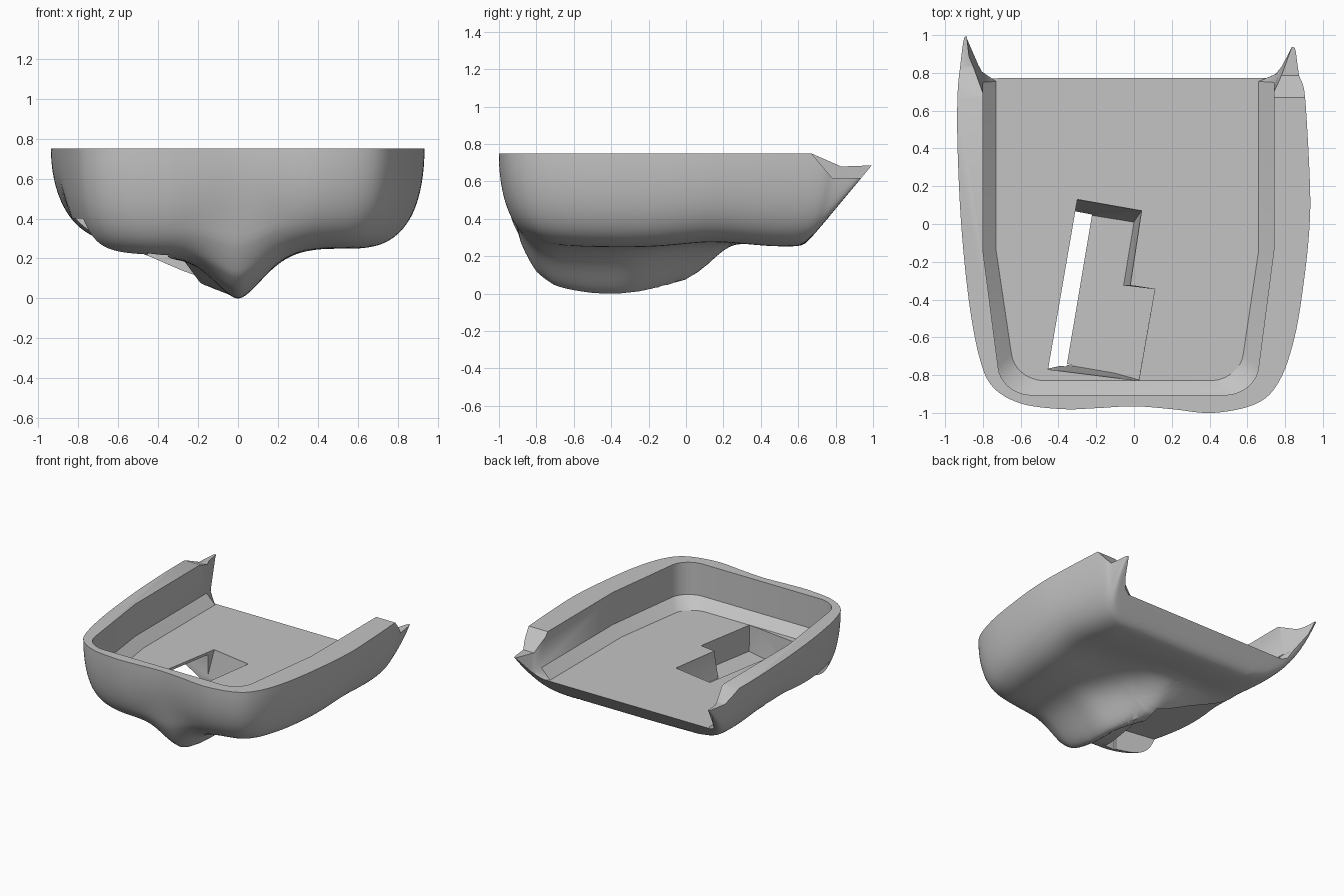
import bpy, bmesh, math
from mathutils import Vector

cube = bpy.data.objects.get("Cube")
if cube:
    bpy.data.objects.remove(cube, do_unlink=True)

grey = bpy.data.materials.new("plain_grey")
grey.use_nodes = True
grey.diffuse_color = (0.55, 0.55, 0.55, 1)
grey.node_tree.nodes["Principled BSDF"].inputs["Base Color"].default_value = (0.55, 0.55, 0.55, 1)

TOP = 0.75
FLOOR = 0.42


def spline(points, steps):
    """Closed Catmull-Rom curve through 2D points."""
    out, n = [], len(points)
    for i in range(n):
        a, b, c, d = (Vector(points[(i + j) % n]) for j in (-1, 0, 1, 2))
        for k in range(steps):
            t = k / steps
            out.append(0.5 * (2 * b + (c - a) * t + (2 * a - 5 * b + 4 * c - d) * t ** 2
                              + (3 * b - a - 3 * c + d) * t ** 3))
    return out


def table(points, v):
    """Linear lookup in a short list of (position, value)."""
    if v <= points[0][0]:
        return points[0][1]
    for (a, fa), (b, fb) in zip(points, points[1:]):
        if v <= b:
            return fa + (fb - fa) * (v - a) / (b - a)
    return points[-1][1]


def ramp(v, start, end):
    """Smooth step from 0 at start to 1 at end."""
    t = max(0, min(1, (v - start) / (end - start)))
    return t * t * (3 - 2 * t)


def to_object(name, bm):
    bmesh.ops.recalc_face_normals(bm, faces=bm.faces)
    mesh = bpy.data.meshes.new(name)
    bm.to_mesh(mesh)
    bm.free()
    obj = bpy.data.objects.new(name, mesh)
    bpy.context.collection.objects.link(obj)
    mesh.materials.append(grey)
    return obj


def loft(name, rings):
    """Closed solid through rings that have equal point counts."""
    bm = bmesh.new()
    loops = [[bm.verts.new(p) for p in ring] for ring in rings]
    n = len(loops[0])
    for lo, hi in zip(loops, loops[1:]):
        for i in range(n):
            j = (i + 1) % n
            bm.faces.new((lo[i], lo[j], hi[j], hi[i]))
    bm.faces.new(loops[0][::-1])
    bm.faces.new(loops[-1])
    return to_object(name, bm)


def flat(points, z):
    return [(x, y, z) for x, y in points]


def carve(obj, cutter):
    cutter.hide_render = True
    mod = obj.modifiers.new("cut", 'BOOLEAN')
    mod.operation = 'DIFFERENCE'
    mod.solver = 'EXACT'
    mod.object = cutter
    bpy.context.view_layer.objects.active = obj
    bpy.ops.object.modifier_apply(modifier=mod.name)
    bpy.data.objects.remove(cutter, do_unlink=True)


# Underside height: rounded bowl, drifting keel bump and rising rear slope
KEEL = [(-0.97, 0), (-0.9, 0.09), (-0.8, 0.18), (-0.7, 0.22), (-0.6, 0.235), (-0.5, 0.247),
        (-0.38, 0.252), (-0.25, 0.24), (-0.1, 0.215), (0, 0.195), (0.06, 0.165),
        (0.12, 0.12), (0.18, 0.065), (0.24, 0.02), (0.32, 0)]


def underside(x, y, s):
    left = ramp(-x, 0, 0.45)
    left_front = left * ramp(-y, 0, 0.5)
    low = (0.25 + 0.03 * math.exp(-((y - 0.15) / 0.25) ** 2)
           - 0.015 * ramp(x, 0.4, 0.75) - 0.045 * left_front)
    power = 9 - 3 * left + 5 * left_front
    z = TOP - (TOP - low) * math.sqrt(max(0, 1 - s ** power))
    drift = ramp(y, -0.35, 0.12)
    dx = x + 0.17 * drift
    width = 0.185 if dx > 0 else 0.185 + 0.165 * drift
    fade = min(1, (1 - s) * 12)
    z -= table(KEEL, y) * math.exp(-(abs(dx) / width) ** 1.7) * fade
    rear = 0.4 + (y - 0.757) * 1.2
    z = 0.5 * (z + rear + math.sqrt((z - rear) ** 2 + 0.001))
    return max(0, min(z, TOP - 0.004))


# Outer body
outline = spline([(-0.935, 0.66), (-0.934, 0.4), (-0.915, 0), (-0.875, -0.4), (-0.82, -0.7),
                  (-0.75, -0.86), (-0.6, -0.95), (-0.38, -0.98), (-0.2, -0.975), (0, -0.965),
                  (0.2, -0.98), (0.42, -1), (0.65, -0.95), (0.77, -0.83), (0.85, -0.6),
                  (0.9, -0.3), (0.93, 0), (0.93, 0.25), (0.905, 0.68), (0.88, 0.8),
                  (0.86, 0.95), (0.84, 1.1), (0.5, 1.12), (0, 1.12), (-0.5, 1.12),
                  (-0.88, 1.1), (-0.905, 0.98), (-0.925, 0.82)], 6)
RINGS = 48
bm = bmesh.new()
centre = bm.verts.new((0, 0, underside(0, 0, 0)))
previous = None
for r in range(1, RINGS + 1):
    s = 1 - (1 - r / RINGS) ** 1.9
    ring = []
    for p in outline:
        x, y = p.x * s, p.y * s
        ring.append(bm.verts.new((x, y, TOP if r == RINGS else underside(x, y, s))))
    for i in range(len(ring)):
        j = (i + 1) % len(ring)
        if previous:
            bm.faces.new((previous[i], previous[j], ring[j], ring[i]))
        else:
            bm.faces.new((centre, ring[j], ring[i]))
    previous = ring
bm.faces.new(previous)
body = to_object("tray_body", bm)


# Inner tray with a chamfered foot, open and flared to the rear
def corner(cx, cy, start):
    return [(cx + 0.18 * math.cos(math.radians(start + a)),
             cy + 0.16 * math.sin(math.radians(start + a))) for a in range(5, 90, 10)]


def tray_plan(left, right, front, rear, left_flare, right_flare):
    return ([(-0.885, 1.4), (-0.885, 0.99), left_flare, (left, rear), (left, -0.14)]
            + corner(left + 0.26, front + 0.16, 180)
            + corner(right - 0.26, front + 0.16, 270)
            + [(right, -0.14), (right, rear), right_flare, (0.842, 0.95), (0.85, 1.4)])


foot = tray_plan(-0.73, 0.66, -0.83, 0.755, (-0.80, 0.80), (0.74, 0.79))
ledge = tray_plan(-0.80, 0.74, -0.905, 0.75, (-0.81, 0.81), (0.765, 0.80))
rim = tray_plan(-0.80, 0.74, -0.905, 0.69, (-0.87, 0.85), (0.805, 0.79))
carve(body, loft("tray_cutter", [flat(foot, FLOOR), flat(ledge, 0.495), flat(rim, TOP), flat(rim, 1.0)]))

# Sloped tops of the two rear horns
for x0, x1, y, z, end in ((0.2, 1.3, 0.785, 0.615, 0.63), (-1.3, -0.2, 0.83, 0.68, 0.70)):
    slope = (TOP - z) / (y - 0.67)
    profile = [(0.67 - 0.2 / slope, TOP + 0.2), (y, z), (1.4, end), (1.4, TOP + 0.2)]
    carve(body, loft("horn_cutter", [[(x, a, b) for a, b in profile] for x in (x0, x1)]))


# Open recess under the floor, running out through the side, with a drafted wall
def recess_plan(shift):
    return [(-0.222 + shift, 0.05), (-0.357 + shift, -0.755), (-1.3, -0.61), (-1.3, 0.26)]


carve(body, loft("recess_cutter", [flat(recess_plan(0.1), 0), flat(recess_plan(0), 0.2),
                                   flat(recess_plan(0), 0.4)]))

# Stepped slot through the floor
slot_top = [(-0.30, 0.13), (0.04, 0.07), (-0.02, -0.325), (0.11, -0.345), (0.025, -0.83),
            (-0.08, -0.817), (-0.40, -0.777), (-0.455, -0.77)]
slot_foot = [(-0.312, 0.06), (0.0, 0.01), (-0.055, -0.325), (0.11, -0.345), (0.025, -0.825),
             (-0.10, -0.79), (-0.36, -0.745), (-0.455, -0.765)]
carve(body, loft("slot_cutter", [flat(slot_foot, 0.215), flat(slot_top, FLOOR - 0.01), flat(slot_top, 0.6)]))

# Smooth outside, crisp cut edges
bpy.ops.object.select_all(action='DESELECT')
body.select_set(True)
bpy.context.view_layer.objects.active = body
bpy.ops.object.shade_smooth_by_angle(angle=math.radians(32))
